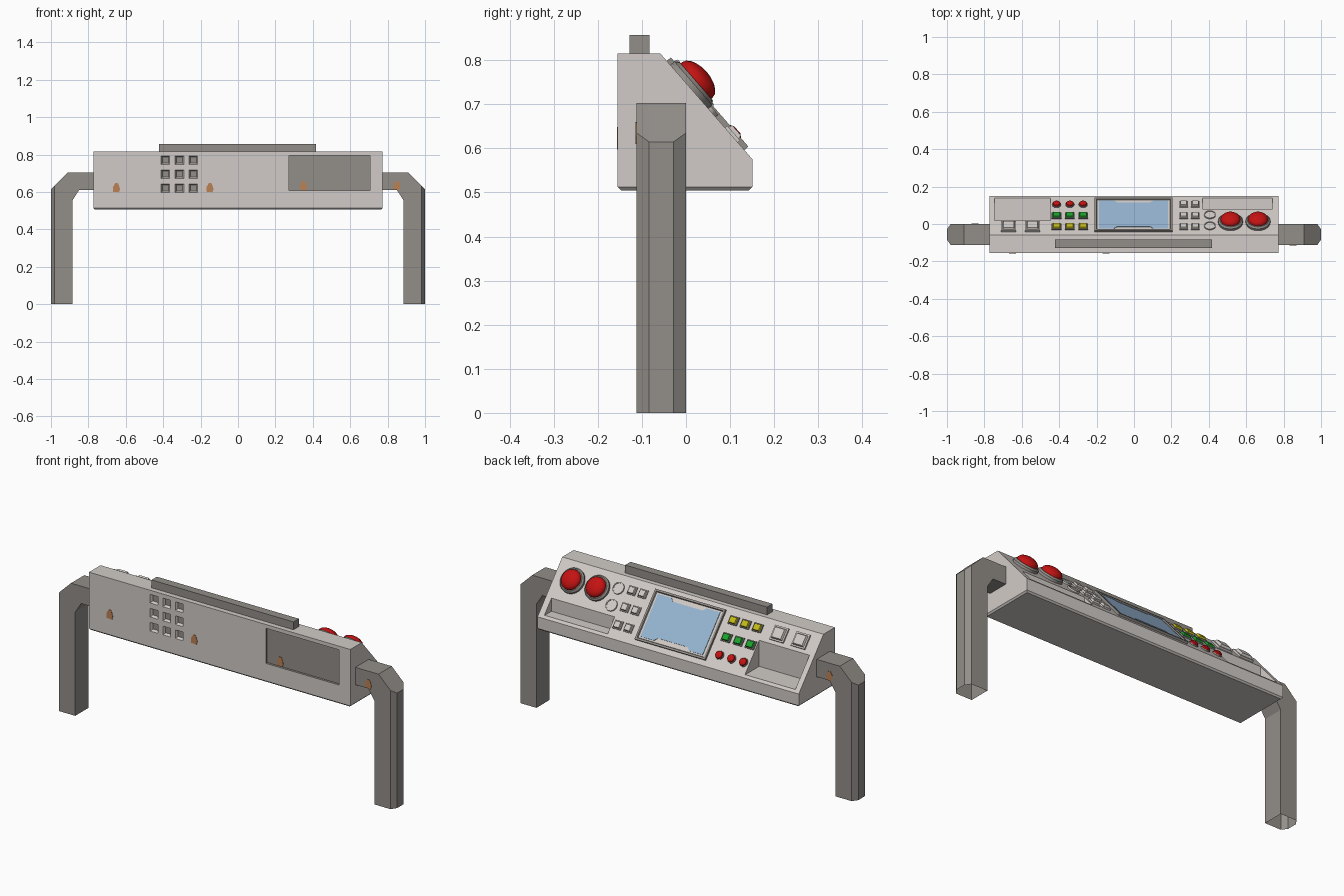
import bpy, bmesh, math
from mathutils import Matrix, Vector

if "Cube" in bpy.data.objects:
    bpy.data.objects.remove(bpy.data.objects["Cube"])


def mat(name, r, g, b):
    m = bpy.data.materials.new(name)
    m.diffuse_color = (r, g, b, 1)
    m.use_nodes = True
    m.node_tree.nodes["Principled BSDF"].inputs["Base Color"].default_value = m.diffuse_color
    return m


LIGHT = mat("light_grey", 0.64, 0.60, 0.57)
GREY = mat("warm_grey", 0.29, 0.272, 0.25)
RED = mat("red", 0.55, 0.006, 0.006)
GREEN = mat("green", 0.012, 0.36, 0.025)
YELLOW = mat("yellow", 0.55, 0.50, 0.01)
BLUE = mat("screen_blue", 0.30, 0.46, 0.64)
ORANGE = mat("rust_orange", 0.5, 0.22, 0.09)


def loft(bm, rings, mats=0, M=Matrix(), caps=(True, True)):
    """Skin a list of rings; mats is one index or one per band (last one also caps)."""
    vs = [[bm.verts.new(M @ Vector(p)) for p in r] for r in rings]
    n = len(vs[0])
    for k in range(len(vs) - 1):
        for i in range(n):
            j = (i + 1) % n
            f = bm.faces.new((vs[k][i], vs[k][j], vs[k + 1][j], vs[k + 1][i]))
            f.material_index = mats if isinstance(mats, int) else mats[k]
    if caps[0]:
        bm.faces.new(vs[0][::-1]).material_index = mats if isinstance(mats, int) else mats[0]
    if caps[1]:
        bm.faces.new(vs[-1]).material_index = mats if isinstance(mats, int) else mats[-1]


def finish(bm, name, mats, smooth=False):
    bmesh.ops.recalc_face_normals(bm, faces=bm.faces)
    me = bpy.data.meshes.new(name)
    bm.to_mesh(me)
    bm.free()
    for m in mats:
        me.materials.append(m)
    if smooth:
        me.polygons.foreach_set("use_smooth", [True] * len(me.polygons))
        me.set_sharp_from_angle(angle=math.radians(35))
    ob = bpy.data.objects.new(name, me)
    bpy.context.collection.objects.link(ob)
    return ob


def rect(w, h, z):
    return [(-w / 2, -h / 2, z), (w / 2, -h / 2, z), (w / 2, h / 2, z), (-w / 2, h / 2, z)]


def circle(r, z, n=20):
    return [(r * math.cos(math.tau * i / n), r * math.sin(math.tau * i / n), z) for i in range(n)]


def box(bm, x0, x1, y0, y1, z0, z1, m=0):
    loft(bm, [[(x0, y0, z), (x1, y0, z), (x1, y1, z), (x0, y1, z)] for z in (z0, z1)], m)


# sloping control face: v runs down the slope from its top edge
TOP, LOW = Vector((0, -0.058, 0.815)), Vector((0, 0.151, 0.575))
D = (LOW - TOP).normalized()
N = Vector((0, -D.z, D.y))


def slope(x, v):
    M = Matrix((Vector((-1, 0, 0)), -D, N)).transposed().to_4x4()
    M.translation = TOP + D * v + Vector((x, 0, 0))
    return M


# housing: wedge profile with a small chamfer round the bottom
bm = bmesh.new()
X = 0.773
prof = [(-0.155, 0.513), (0.151, 0.513), (0.151, 0.575), (-0.058, 0.815), (-0.155, 0.815)]
loft(bm, [[(x, y, z) for y, z in prof] for x in (-X, X)])
bm.faces.ensure_lookup_table()
base = [f for f in bm.faces if all(abs(v.co.z - 0.513) < 1e-4 for v in f.verts)][0]
low = bmesh.ops.extrude_discrete_faces(bm, faces=[base])["faces"][0]
for v in low.verts:
    v.co += Vector((-math.copysign(0.008, v.co.x), -math.copysign(0.008, v.co.y), -0.008))
housing = finish(bm, "housing", [LIGHT, GREY])

# cutters: two trays, rear panel recess, grid of nine tapered pockets
bm = bmesh.new()
box(bm, -0.745, -0.447, 0.02, 0.14, 0.586, 0.9)
box(bm, 0.366, 0.74, 0.08, 0.14, 0.586, 0.9)
box(bm, 0.273, 0.707, -0.2, -0.143, 0.607, 0.795, 1)
for x in (-0.388, -0.313, -0.239):
    for z in (0.62, 0.695, 0.77):
        M = Matrix.Translation((x, -0.155, z)) @ Matrix.Rotation(math.pi / 2, 4, 'X')
        loft(bm, [rect(0.056, 0.056, 0.01), rect(0.046, 0.046, 0), rect(0.032, 0.032, -0.014)], 0, M)
bm.faces.ensure_lookup_table()
for f in bm.faces:   # pocket floors are darker
    if all(abs(v.co.y + 0.141) < 1e-4 for v in f.verts):
        f.material_index = 1
cutter = finish(bm, "cutter", [LIGHT, GREY])
cutter.hide_render = True
mod = housing.modifiers.new("cut", 'BOOLEAN')
mod.operation, mod.solver, mod.object = 'DIFFERENCE', 'EXACT', cutter
bpy.context.view_layer.update()
dg = bpy.context.evaluated_depsgraph_get()
cut = bpy.data.meshes.new_from_object(housing.evaluated_get(dg))
housing.modifiers.clear()
housing.data = cut
bpy.data.objects.remove(cutter)

# legs: chamfered uprights bending into square arms (outer, corner, inner in x,z)
stations = [((1, 0), (0.98, 0), (0.885, 0)),
            ((1, 0.615), (0.98, 0.635), (0.885, 0.555)),
            ((0.91, 0.703), (0.91, 0.703), (0.85, 0.61)),
            ((0.765, 0.703), (0.765, 0.703), (0.765, 0.61))]
for s, name in ((-1, "left_leg"), (1, "right_leg")):
    bm = bmesh.new()
    rings = []
    for o, c, i in stations:
        pts = [(i, -0.112), (c, -0.112), (o, -0.084), (o, -0.028), (c, 0), (i, 0)]
        rings.append([(s * p[0], y, p[1]) for p, y in pts])
    loft(bm, rings, caps=(False, True))
    finish(bm, name, [GREY])

# top rail
bm = bmesh.new()
box(bm, -0.422, 0.418, -0.128, -0.083, 0.81, 0.857)
finish(bm, "top_rail", [GREY])

# screen: raised frame, pale bezel, blue glass with notched top and bottom
bm = bmesh.new()
M = slope(-0.002, 0.156)
loft(bm, [rect(0.416, 0.268, 0), rect(0.416, 0.268, 0.012), rect(0.396, 0.248, 0.012),
          rect(0.39, 0.242, 0.006), rect(0.38, 0.232, 0.006)], [0, 0, 0, 1], M)
finish(bm, "screen_frame", [GREY, LIGHT])
bm = bmesh.new()
half = [(0.184, 0.113), (0.104, 0.113), (0.088, 0.097), (-0.088, 0.097), (-0.104, 0.113), (-0.184, 0.113)]
outline = half + [(-x, -y) for x, y in half]
loft(bm, [[(x, y, z) for x, y in outline] for z in (0.006, 0.009)], 0, M)
finish(bm, "screen_glass", [BLUE])

# square buttons on their bases
ROWS = (0.062, 0.152, 0.245)


def square_buttons(name, xs, vs, color, w=0.052, h=0.044, t=0.016):
    bm = bmesh.new()
    for x in xs:
        for v in vs:
            loft(bm, [rect(w, h, 0), rect(w, h, t * 0.45), rect(w * 0.8, h * 0.8, t * 0.45),
                      rect(w * 0.68, h * 0.68, t)], [0, 0, 1], slope(x, v))
    finish(bm, name, [GREY if color != LIGHT else LIGHT, color])


LEFT = (-0.414, -0.343, -0.272)
square_buttons("yellow_buttons", LEFT, ROWS[:1], YELLOW)
square_buttons("green_buttons", LEFT, ROWS[1:2], GREEN)
square_buttons("pale_buttons", (0.265, 0.328), ROWS, LIGHT, 0.046)
square_buttons("large_switches", (-0.67, -0.543), (0.062,), LIGHT, 0.08, 0.076, 0.021)

# small red round buttons
bm = bmesh.new()
for x in LEFT:
    loft(bm, [circle(0.024, 0, 12), circle(0.024, 0.006, 12), circle(0.021, 0.006, 12),
              circle(0.019, 0.013, 12), circle(0.01, 0.018, 12)], [0, 0, 1, 1], slope(x, ROWS[2]))
finish(bm, "red_buttons", [GREY, RED], True)

# round dials with a rim
bm = bmesh.new()
for v in (0.07, 0.16):
    loft(bm, [circle(0.031, 0), circle(0.031, 0.008), circle(0.026, 0.008), circle(0.026, 0.004)],
         0, slope(0.406, v))
finish(bm, "round_dials", [LIGHT], True)

# large red mushroom buttons
bm = bmesh.new()
for x in (0.516, 0.663):
    dome = [circle(0.053 * math.cos(a), 0.024 + 0.028 * math.sin(a))
            for a in (math.radians(d) for d in (0, 18, 36, 54, 72, 85))]
    loft(bm, [circle(0.066, 0), circle(0.066, 0.012), circle(0.058, 0.02), circle(0.053, 0.02)] + dome,
         [0, 0, 0] + [1] * len(dome), slope(x, 0.1))
finish(bm, "large_red_buttons", [GREY, RED], True)

# rust marks: thin plates on the front face and the arms
bm = bmesh.new()
drop = [(-0.017, -0.022), (0.014, -0.024), (0.019, -0.006), (0.009, 0.024), (-0.006, 0.026), (-0.018, 0.004)]
for x, y, z in ((-0.65, -0.155, 0.622), (-0.15, -0.155, 0.622), (0.35, -0.143, 0.632),
                (0.85, -0.112, 0.634), (-0.85, 0.0, 0.634)):
    loft(bm, [[(x + a, y + e, z + b) for a, b in drop] for e in (-0.002, 0.002)])
finish(bm, "rust_marks", [ORANGE])
